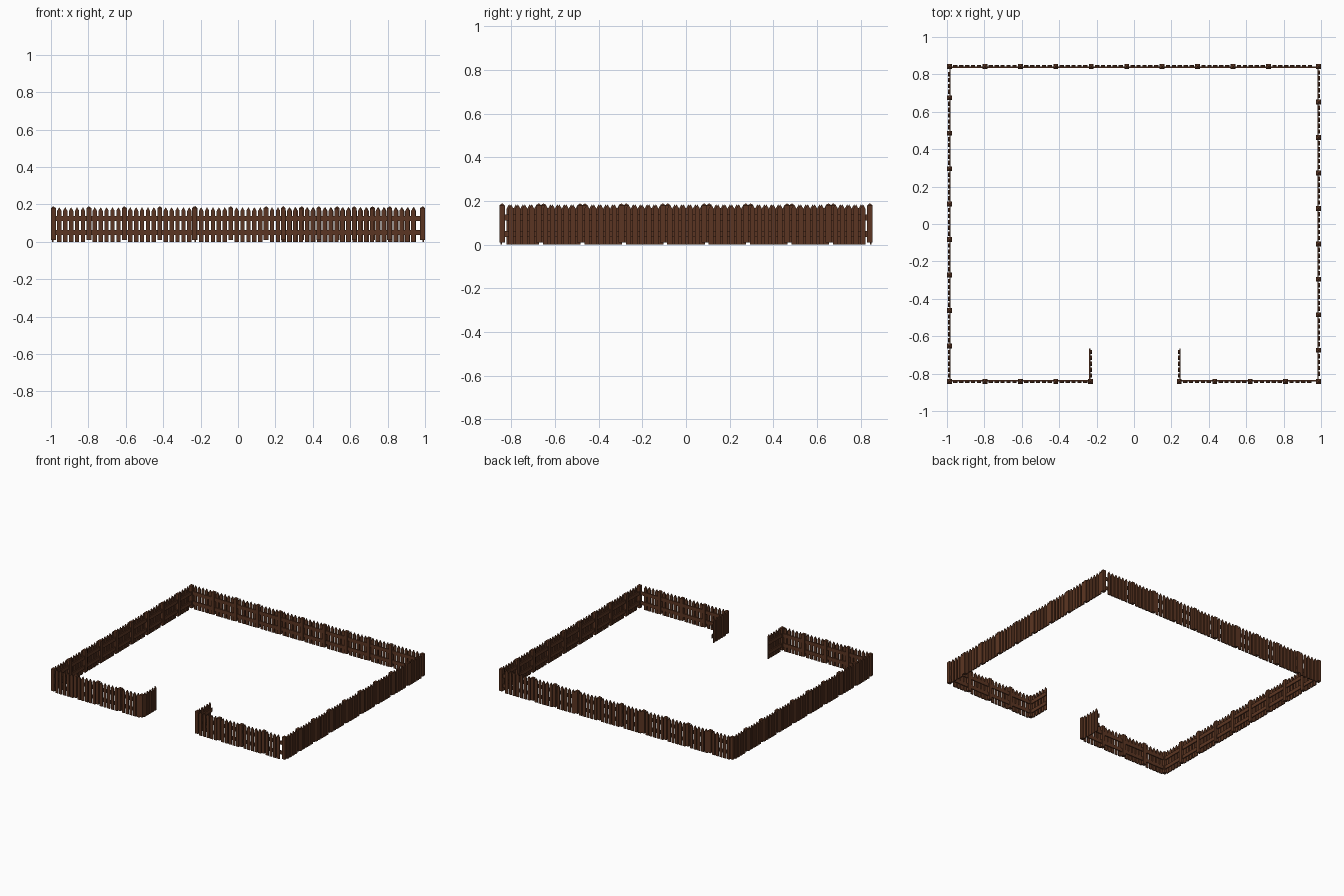
import bpy, bmesh
from mathutils import Vector

cube = bpy.data.objects.get("Cube")
if cube:
    bpy.data.objects.remove(cube, do_unlink=True)


def make_material(name, color):
    mat = bpy.data.materials.new(name)
    mat.use_nodes = True
    mat.diffuse_color = color
    bsdf = next(n for n in mat.node_tree.nodes if n.type == 'BSDF_PRINCIPLED')
    bsdf.inputs["Base Color"].default_value = color
    bsdf.inputs["Roughness"].default_value = 0.9
    return mat


WOOD = make_material("brown wood", (0.105, 0.036, 0.016, 1))

STEP = 0.0316                 # spacing of the pickets
BAY = 6 * STEP                # spacing of the posts
PICKET_W, PICKET_T, PICKET_H = 0.023, 0.008, 0.185
POST_W, POST_H, POST_LIFT = 0.026, 0.18, 0.01
RAIL_H, RAIL_T = 0.028, 0.007
RAIL_HEIGHTS = (0.05, 0.125)


def extrude_profile(bm, outline, depth):
    """Turn a closed outline into a prism along the depth vector."""
    front = [bm.verts.new(p) for p in outline]
    back = [bm.verts.new(p + depth) for p in outline]
    bm.faces.new(front)
    bm.faces.new(back[::-1])
    for i in range(len(front)):
        j = (i + 1) % len(front)
        bm.faces.new((front[j], front[i], back[i], back[j]))


def add_picket(bm, foot, along, out):
    """Flat board with a pointed top, on the outer side of the rails."""
    half, shoulder = PICKET_W / 2, PICKET_H - 0.02
    shape = [(-half, 0), (half, 0), (half, shoulder), (0, PICKET_H), (-half, shoulder)]
    outline = [foot + along * u + Vector((0, 0, z)) for u, z in shape]
    extrude_profile(bm, outline, out * PICKET_T)


def add_rail(bm, start, along, length, out, z):
    low, high = z - RAIL_H / 2, z + RAIL_H / 2
    shape = [(0, low), (length, low), (length, high), (0, high)]
    outline = [start + along * u + Vector((0, 0, h)) for u, h in shape]
    extrude_profile(bm, outline, -out * RAIL_T)


def add_post(bm, foot):
    """Square post with a low pyramid cap."""
    h = POST_W / 2
    corners = [(-h, -h), (h, -h), (h, h), (-h, h)]
    low = [bm.verts.new(foot + Vector((x, y, POST_LIFT))) for x, y in corners]
    top = [bm.verts.new(foot + Vector((x, y, POST_H))) for x, y in corners]
    tip = bm.verts.new(foot + Vector((0, 0, POST_H + 0.01)))
    bm.faces.new(low[::-1])
    for i in range(4):
        j = (i + 1) % 4
        bm.faces.new((low[i], low[j], top[j], top[i]))
        bm.faces.new((top[i], top[j], tip))


def finish(bm, name):
    bmesh.ops.recalc_face_normals(bm, faces=bm.faces)
    mesh = bpy.data.meshes.new(name)
    bm.to_mesh(mesh)
    bm.free()
    mesh.materials.append(WOOD)
    bpy.context.collection.objects.link(bpy.data.objects.new(name, mesh))


def build_run(name, start, end, out, skip_last_post=False, end_post=True):
    """One straight run of fence: posts, rails and pickets."""
    start, end, out = (Vector((*v, 0)) for v in (start, end, out))
    length = (end - start).length
    along = (end - start).normalized()
    pickets, rails, posts = bmesh.new(), bmesh.new(), bmesh.new()
    bays = max(1, round(length / BAY))
    post_slots = [i * BAY for i in range(bays)]
    if skip_last_post:
        post_slots = [s for s in post_slots if s < length - BAY * 1.2]
    for s in post_slots:
        add_post(posts, start + along * s)
    if end_post:
        add_post(posts, end)
    # pickets fill every slot that is not taken by a post
    i = 0
    while i * STEP < length - STEP * (0.6 if end_post else 0.1):
        if all(abs(i * STEP - s) > STEP / 2 for s in post_slots):
            add_picket(pickets, start + along * i * STEP, along, out)
        i += 1
    for z in RAIL_HEIGHTS:
        add_rail(rails, start, along, length, out, z)
    finish(pickets, name + "_pickets")
    finish(rails, name + "_rails")
    finish(posts, name + "_posts")


X, Y = 0.987, 0.842
GATE_L, GATE_R, GATE_END = 0.242, -0.233, -0.665

build_run("back_fence", (-X, Y), (X, Y), (0, 1), skip_last_post=True)
build_run("right_fence", (-X, -Y), (-X, Y), (-1, 0))
build_run("left_fence", (X, Y), (X, -Y), (1, 0))
build_run("front_right_fence", (-X, -Y), (GATE_R, -Y), (0, -1))
build_run("front_left_fence", (GATE_L, -Y), (X, -Y), (0, -1))

# open gate leaves folded inwards beside the entrance
build_run("right_gate", (GATE_R, -Y), (GATE_R, GATE_END), (1, 0), end_post=False)
build_run("left_gate", (GATE_L, -Y), (GATE_L, GATE_END), (-1, 0), end_post=False)
